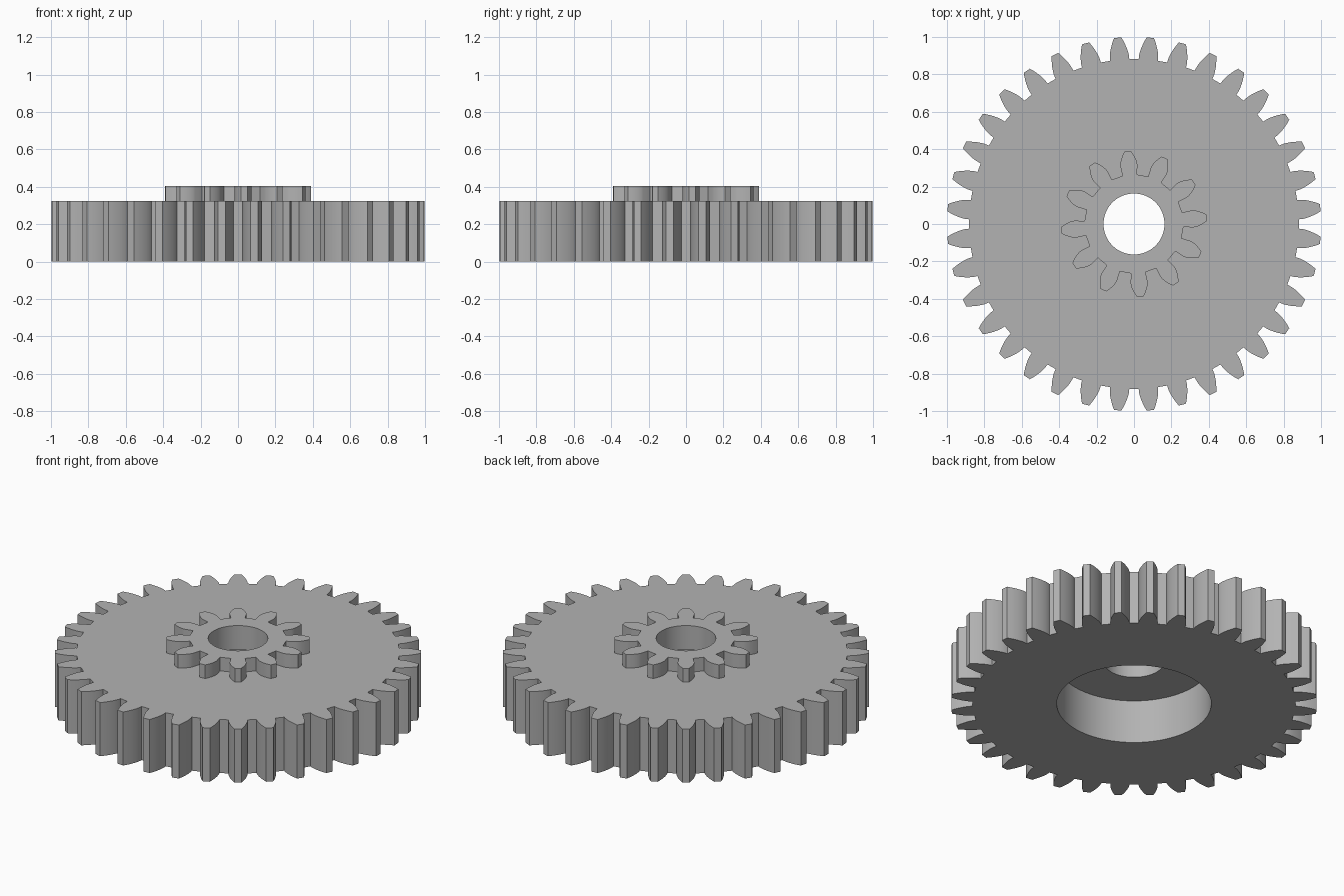
import bpy, bmesh, math

cube = bpy.data.objects.get("Cube")
if cube:
    bpy.data.objects.remove(cube, do_unlink=True)

# Single plain grey for the whole part
GREY = (0.45, 0.45, 0.45, 1)
grey = bpy.data.materials.new("plain grey")
grey.use_nodes = True
grey.diffuse_color = GREY
grey.node_tree.nodes["Principled BSDF"].inputs["Base Color"].default_value = GREY


def prism(name, outline, z0, z1):
    """Extrude a closed 2D outline from z0 to z1."""
    bm = bmesh.new()
    base = bm.faces.new([bm.verts.new((x, y, z0)) for x, y in outline])
    new = bmesh.ops.extrude_face_region(bm, geom=[base], use_keep_orig=True)["geom"]
    top = [v for v in new if isinstance(v, bmesh.types.BMVert)]
    bmesh.ops.translate(bm, verts=top, vec=(0, 0, z1 - z0))
    bmesh.ops.recalc_face_normals(bm, faces=bm.faces)
    mesh = bpy.data.meshes.new(name)
    bm.to_mesh(mesh)
    bm.free()
    mesh.materials.append(grey)
    obj = bpy.data.objects.new(name, mesh)
    bpy.context.collection.objects.link(obj)
    return obj


def polar(r, a):
    return r * math.cos(a), r * math.sin(a)


def circle(r, sides=96):
    return [polar(r, math.tau * i / sides) for i in range(sides)]


def gear_outline(teeth, tip_r, first_angle, steps=7):
    """Standard involute teeth with a 20 degree pressure angle."""
    module = 2 * tip_r / (teeth + 2)
    pitch_r = module * teeth / 2
    root_r = pitch_r - 1.25 * module
    pressure = math.radians(20)
    base_r = pitch_r * math.cos(pressure)
    base_half = math.pi / (2 * teeth) + math.tan(pressure) - pressure
    # One flank, from root to tip, as radius and half angle
    flank = [(root_r, base_half)]
    start = max(base_r, root_r)
    for i in range(steps):
        r = start + (tip_r - start) * i / (steps - 1)
        a = math.acos(min(1, base_r / r))
        flank.append((r, base_half - (math.tan(a) - a)))
    points = []
    for t in range(teeth):
        mid = first_angle + math.tau * t / teeth
        points += [polar(r, mid - h) for r, h in flank]
        points += [polar(r, mid + h) for r, h in reversed(flank)]
    return points


def cut(obj, radius, z0, z1):
    """Cut a round hole and discard the cutter."""
    cutter = prism("hole_cutter", circle(radius), z0, z1)
    cutter.hide_render = True
    mod = obj.modifiers.new("hole", "BOOLEAN")
    mod.operation = "DIFFERENCE"
    mod.solver = "EXACT"
    mod.object = cutter
    bpy.context.view_layer.objects.active = obj
    bpy.ops.object.modifier_apply(modifier=mod.name)
    bpy.data.objects.remove(cutter, do_unlink=True)


WHEEL_TOP, PINION_TOP = 0.323, 0.405
BORE, RECESS, RECESS_DEPTH = 0.163, 0.422, 0.262
PHASE = math.radians(5)

# Large wheel with a wide recess underneath
wheel = prism("large_gear", gear_outline(36, 1.0, PHASE), 0, WHEEL_TOP)
cut(wheel, RECESS, -0.1, RECESS_DEPTH)
cut(wheel, BORE, 0.1, 0.5)

# Small raised gear on top
pinion = prism("small_gear", gear_outline(12, 0.39, PHASE), WHEEL_TOP, PINION_TOP)
cut(pinion, BORE, 0.2, 0.5)

# Smooth flanks and bores, sharp rims
for obj in (wheel, pinion):
    bpy.ops.object.select_all(action="DESELECT")
    obj.select_set(True)
    bpy.context.view_layer.objects.active = obj
    bpy.ops.object.shade_smooth_by_angle(angle=math.radians(30))
